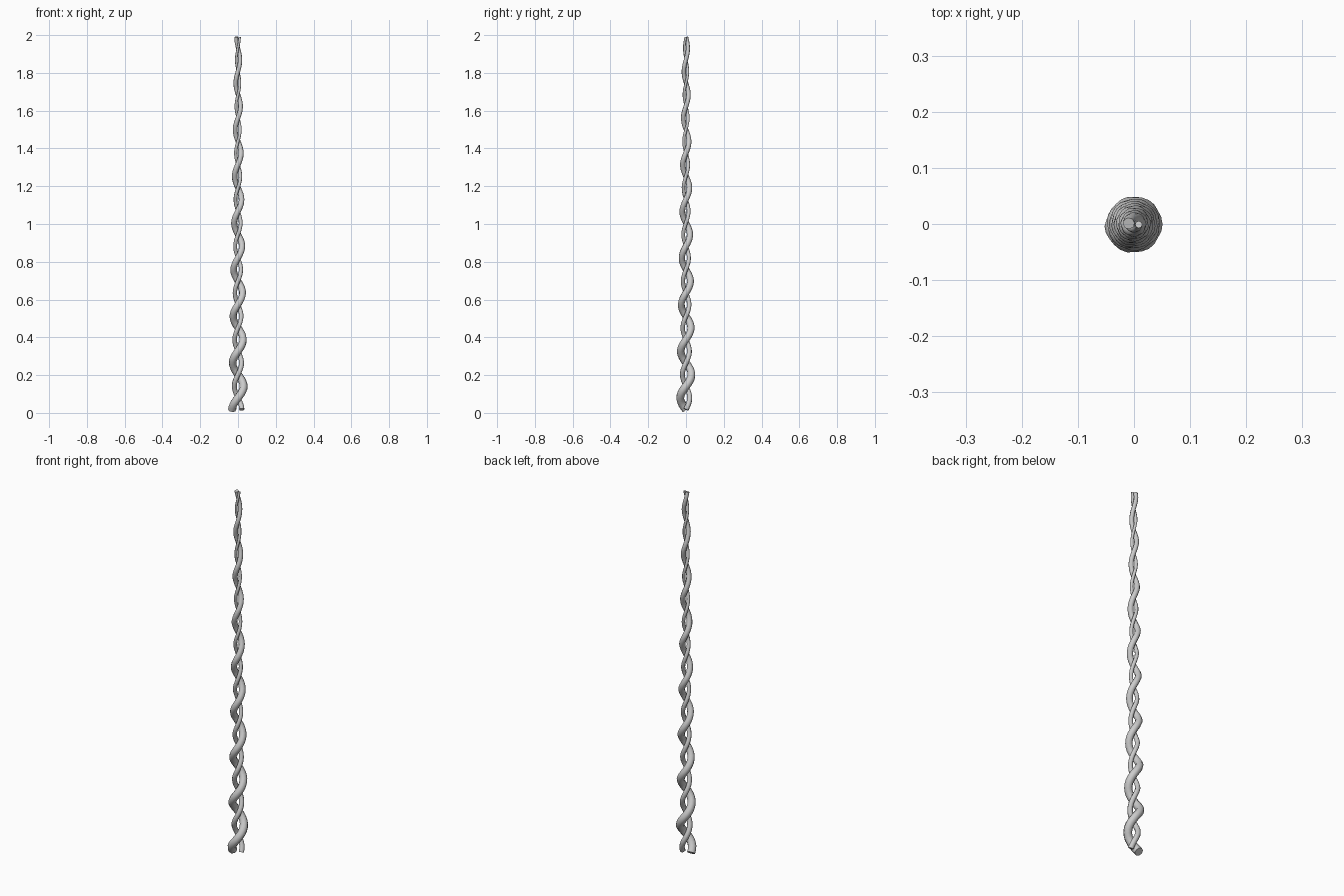
import bpy, math

if "Cube" in bpy.data.objects:
    bpy.data.objects.remove(bpy.data.objects["Cube"])

TURNS, STEPS = 8, 18          # twist count and segments per turn
PITCH = 0.247


def strand(name, phase, orbit, thick, sides_res=2):
    """Tapered round strand wound around the vertical axis."""
    cu = bpy.data.curves.new(name, 'CURVE')
    cu.dimensions = '3D'
    cu.bevel_depth = 1.0
    cu.bevel_resolution = sides_res
    cu.use_fill_caps = True
    sp = cu.splines.new('POLY')
    n = TURNS * STEPS
    sp.points.add(n)
    z0, z1 = 0.018, 1.99
    for i, p in enumerate(sp.points):
        t = i / n
        z = z0 + (z1 - z0) * t
        a = phase + 2 * math.pi * (z - z0) / PITCH
        r = orbit[0] + (orbit[1] - orbit[0]) * t
        p.co = (r * math.cos(a), r * math.sin(a), z, 1)
        p.radius = thick[0] + (thick[1] - thick[0]) * t
    ob = bpy.data.objects.new(name, cu)
    bpy.context.collection.objects.link(ob)
    bpy.ops.object.select_all(action='DESELECT')
    ob.select_set(True)
    bpy.context.view_layer.objects.active = ob
    bpy.ops.object.convert(target='MESH')
    bpy.ops.object.shade_smooth_by_angle(angle=math.radians(50))
    return ob


# thick strand and the thinner one opposite it
strand("thick_strand", math.pi, (0.031, 0.0095), (0.022, 0.0105))
strand("thin_strand", 0, (0.020, 0.0085), (0.014, 0.0065))
